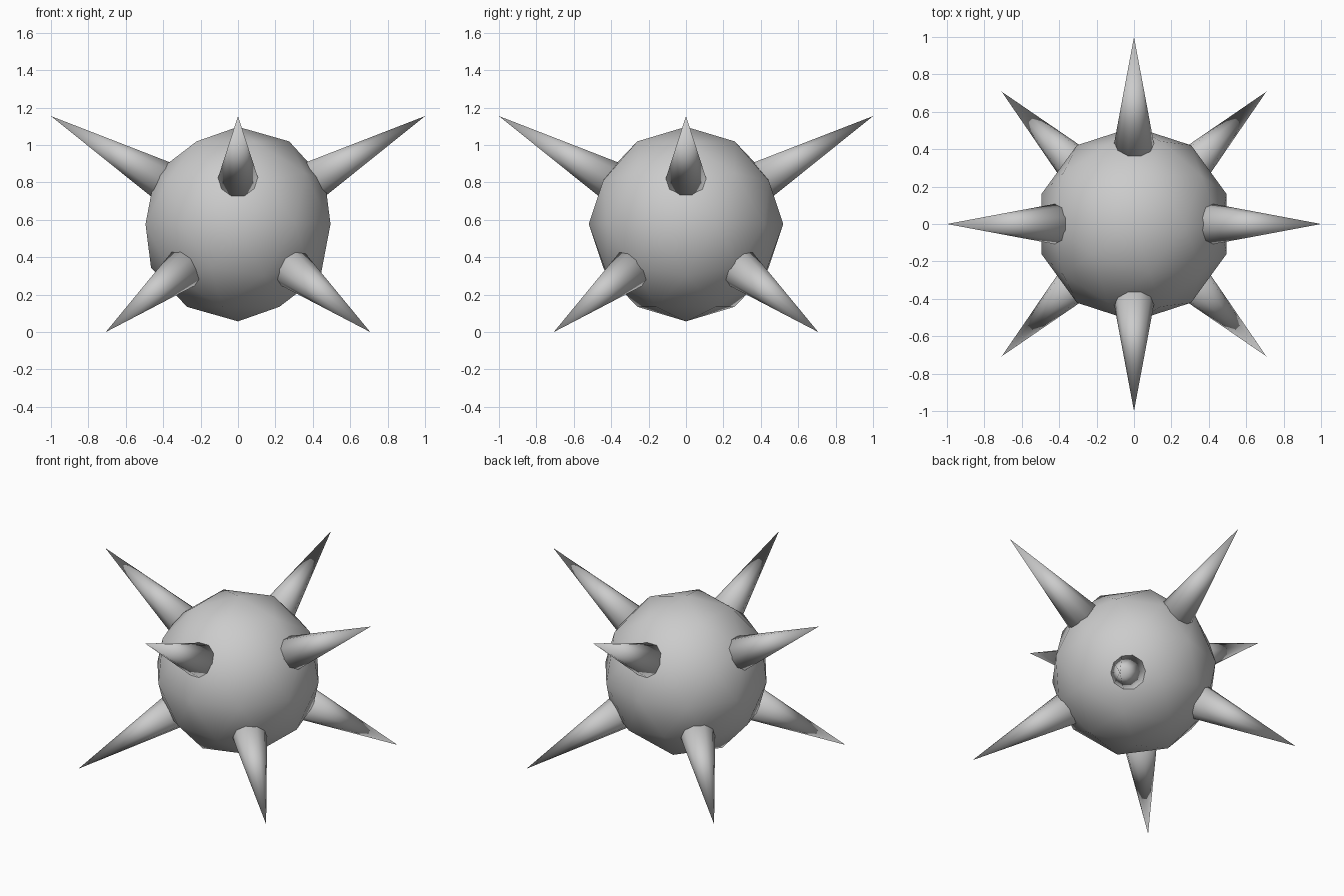
import bpy
from math import radians, sin, cos, pi
from mathutils import Matrix

if "Cube" in bpy.data.objects:
    bpy.data.objects.remove(bpy.data.objects["Cube"])

CENTRE_Z = 0.577     # height of the ball's centre
REACH = 1.155        # centre to spike tip
ELEV = pi / 6        # spikes tilt 30 degrees up or down
LENGTH = 0.80        # spike length, base buried in the ball
BASE_R = 0.162 * LENGTH


def finish(name):
    ob = bpy.context.object
    ob.name = name
    bpy.ops.object.shade_smooth()
    return ob


def spike(name, azimuth, elevation):
    bpy.ops.mesh.primitive_cone_add(vertices=10, radius1=BASE_R, radius2=0, depth=LENGTH)
    ob = finish(name)
    ob.matrix_world = (Matrix.Translation((0, 0, CENTRE_Z))
                       @ Matrix.Rotation(azimuth, 4, 'Z')
                       @ Matrix.Rotation(pi / 2 - elevation, 4, 'Y')
                       @ Matrix.Translation((0, 0, REACH - LENGTH / 2)))


# Low-poly ball
bpy.ops.mesh.primitive_ico_sphere_add(subdivisions=2, radius=0.52, location=(0, 0, CENTRE_Z))
finish("ball")

# Upper ring points along the axes, lower ring along the diagonals
for i in range(4):
    spike(f"upper_spike_{i + 1}", radians(90 * i), ELEV)
    spike(f"lower_spike_{i + 1}", radians(90 * i + 45), -ELEV)
